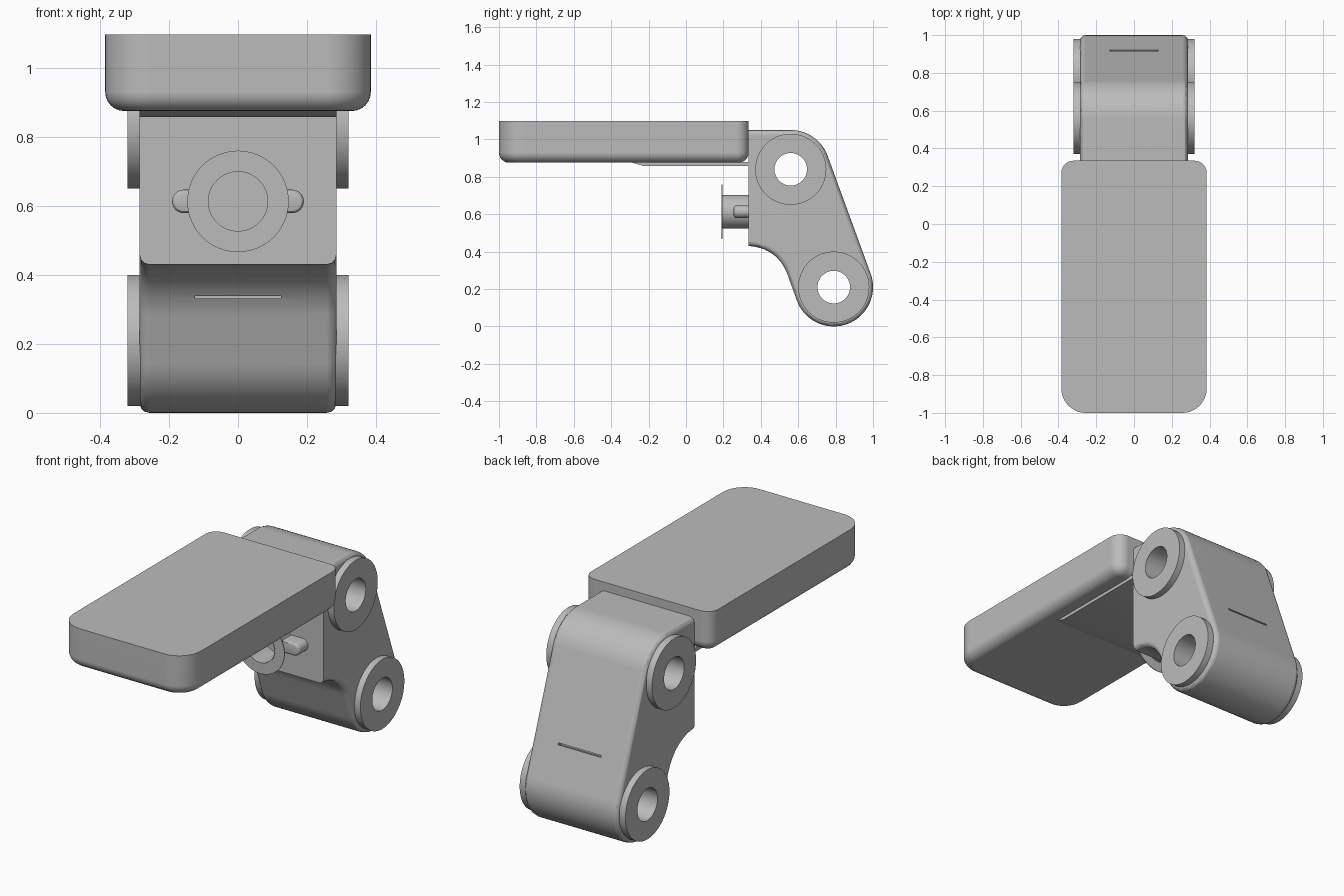
import bpy, bmesh, math
from mathutils import Vector, Matrix

cube = bpy.data.objects.get("Cube")
if cube:
    bpy.data.objects.remove(cube, do_unlink=True)

grey = bpy.data.materials.new("plain grey")
grey.use_nodes = True
grey.diffuse_color = (0.5, 0.5, 0.5, 1)
grey.node_tree.nodes["Principled BSDF"].inputs["Base Color"].default_value = grey.diffuse_color


def finish(bm, name, angle=30):
    """Turn a bmesh into a smooth-shaded object."""
    bmesh.ops.recalc_face_normals(bm, faces=bm.faces[:])
    mesh = bpy.data.meshes.new(name)
    bm.to_mesh(mesh)
    bm.free()
    mesh.materials.append(grey)
    ob = bpy.data.objects.new(name, mesh)
    bpy.context.collection.objects.link(ob)
    shade(ob, angle)
    return ob


def activate(ob):
    bpy.ops.object.select_all(action='DESELECT')
    ob.select_set(True)
    bpy.context.view_layer.objects.active = ob


def shade(ob, angle=30):
    activate(ob)
    bpy.ops.object.shade_smooth_by_angle(angle=math.radians(angle))


def arc(cx, cy, r, start, end, steps):
    """Points on an arc, angles in degrees."""
    angles = [math.radians(start + (end - start) * i / steps) for i in range(steps + 1)]
    return [(cx + r * math.cos(a), cy + r * math.sin(a)) for a in angles]


def prism(points, place, move):
    """Extrude an outline placed in space by a function."""
    bm = bmesh.new()
    face = bm.faces.new([bm.verts.new(place(*p)) for p in points])
    ext = bmesh.ops.extrude_face_region(bm, geom=[face])
    verts = [v for v in ext["geom"] if isinstance(v, bmesh.types.BMVert)]
    bmesh.ops.translate(bm, verts=verts, vec=move)
    bmesh.ops.recalc_face_normals(bm, faces=bm.faces[:])
    return bm


def ring(name, axis, start, length, outer, inner, steps=64):
    """Flat-ended tube running from start along an axis."""
    axis, start = Vector(axis), Vector(start)
    side = Vector((0, 0, 1))
    profile = [start + side * r + axis * d for r, d in
               ((inner, 0), (outer, 0), (outer, length), (inner, length))]
    bm = bmesh.new()
    verts = [bm.verts.new(p) for p in profile]
    edges = [bm.edges.new((verts[i], verts[(i + 1) % 4])) for i in range(4)]
    bmesh.ops.spin(bm, geom=verts + edges, cent=start, axis=axis,
                   angle=math.tau, steps=steps)
    bmesh.ops.remove_doubles(bm, verts=bm.verts[:], dist=0.0005)
    return finish(bm, name)


def cut(ob, cutter):
    """Subtract a helper and delete it."""
    cutter.hide_render = True
    mod = ob.modifiers.new("cut", 'BOOLEAN')
    mod.operation, mod.solver, mod.object = 'DIFFERENCE', 'EXACT', cutter
    activate(ob)
    bpy.ops.object.modifier_apply(modifier=mod.name)
    bpy.data.objects.remove(cutter, do_unlink=True)


def box(name, centre, size, tilt=0):
    bm = bmesh.new()
    bmesh.ops.create_cube(bm, size=1, matrix=Matrix.Translation(centre)
                          @ Matrix.Rotation(tilt, 4, 'X') @ Matrix.Diagonal((*size, 1)))
    return finish(bm, name)


# Hinge arm: side outline with two rounded ends and a scooped front
half = 0.285
front = 0.333
pivots = ((0.56, 0.84), (0.79, 0.21))
outline = [(front, 1.05)]
outline += arc(*pivots[0], 0.21, 90, 20, 14)
outline += arc(*pivots[1], 0.21, 20, -160, 36)
p0, p1, p2 = Vector((0.54, 0.285)), Vector((0.485, 0.42)), Vector((front, 0.43))
for i in range(11):
    t = i / 10
    outline.append(tuple(p0 * (1 - t) ** 2 + p1 * 2 * t * (1 - t) + p2 * t * t))
bm = prism(outline, lambda y, z: (-half, y, z), (2 * half, 0, 0))
rim = [e for e in bm.edges
       if abs(e.verts[0].co.x - e.verts[1].co.x) < 0.001
       and not all(abs(v.co.y - front) < 0.001 for v in e.verts)]
bmesh.ops.bevel(bm, geom=rim, offset=0.028, segments=3, profile=0.5, affect='EDGES')
arm = finish(bm, "hinge_arm")

# Pivot bores and the two thin slits
for y, z in pivots:
    bm = bmesh.new()
    bmesh.ops.create_cone(bm, cap_ends=True, segments=64, radius1=0.087, radius2=0.087,
                          depth=1, matrix=Matrix.Translation((0, y, z))
                          @ Matrix.Rotation(math.pi / 2, 4, 'Y'))
    cut(arm, finish(bm, "bore_cutter"))
cut(arm, box("slit_cutter", (0, 0.52, 0.335), (0.25, 0.06, 0.008)))
cut(arm, box("slit_cutter", (0, 0.915, 0.47), (0.26, 0.06, 0.01), math.radians(20)))
shade(arm)
activate(arm)
mod = arm.modifiers.new("clean shading", 'WEIGHTED_NORMAL')
mod.keep_sharp = True

# Pivot bosses on both sides
for side, label in ((1, "left"), (-1, "right")):
    for (y, z), level in zip(pivots, ("upper", "lower")):
        ring(f"{label}_{level}_boss", (side, 0, 0), (side * 0.27, y, z), 0.05, 0.19, 0.087)

# Tray: rounded slab, softened along the bottom
width, back, nose, top, bottom = 0.385, 0.335, -1.0, 1.097, 0.875
plan = []
for x, y, r, start in ((1, back, 0.065, 0), (-1, back, 0.065, 90),
                       (-1, nose, 0.13, 180), (1, nose, 0.13, 270)):
    inset = -r if y > 0 else r
    plan += arc(x * (width - r), y + inset, r, start, start + 90, 10)
bm = prism(plan, lambda x, y: (x, y, bottom), (0, 0, top - bottom))
low = [e for e in bm.edges if all(v.co.z < bottom + 0.001 for v in e.verts)]
bmesh.ops.bevel(bm, geom=low, offset=0.055, segments=6, profile=0.5, affect='EDGES')
tray = finish(bm, "tray")
tray.modifiers.new("clean shading", 'WEIGHTED_NORMAL').keep_sharp = True

# Shallow pad below the tray with a sloping front
pad = [(-0.3, 0.88), (-0.23, 0.858), (0.34, 0.858), (0.34, 0.88)]
finish(prism(pad, lambda y, z: (-half, y, z), (2 * half, 0, 0)), "tray_pad")

# Front socket with a thin flange and two locking lugs
height = 0.613
ring("socket_tube", (0, 1, 0), (0, 0.19, height), 0.15, 0.09, 0.086)
ring("socket_flange", (0, 1, 0), (0, 0.191, height), 0.004, 0.147, 0.087)
for side, label in ((1, "left"), (-1, "right")):
    lug = arc(0.157, 0, 0.034, -90, 90, 16) + [(0.088, 0.034), (0.088, -0.034)]
    bm = prism(lug, lambda x, z: (side * x, 0.255, height + z), (0, 0.085, 0))
    nose_edges = [e for e in bm.edges if all(v.co.y < 0.256 for v in e.verts)]
    bmesh.ops.bevel(bm, geom=nose_edges, offset=0.012, segments=3, profile=0.5, affect='EDGES')
    finish(bm, label + "_lug")
